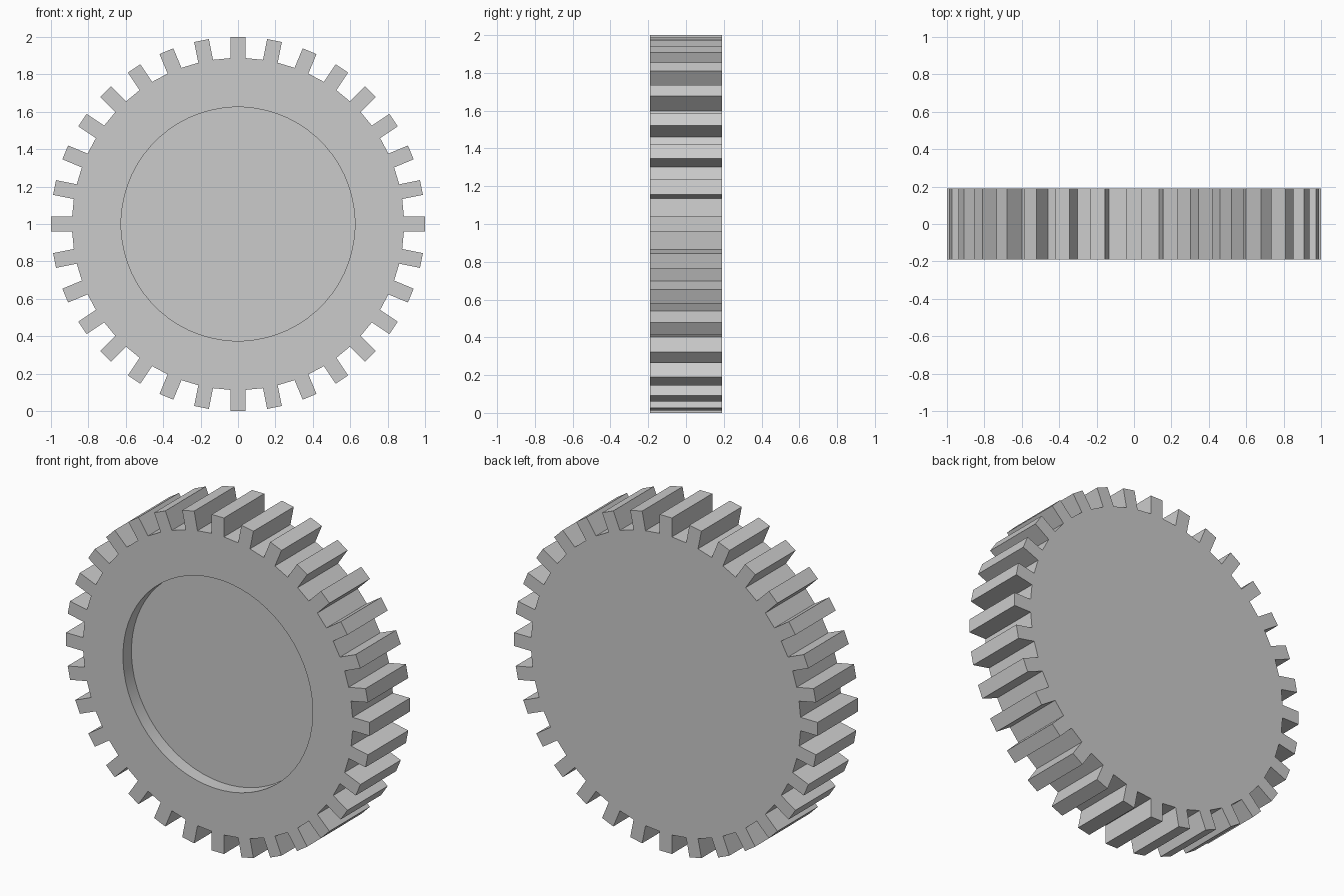
import bpy
import bmesh
from math import sin, cos, pi, radians

cube = bpy.data.objects.get("Cube")
if cube:
    bpy.data.objects.remove(cube, do_unlink=True)

TEETH = 32
TIP, ROOT, HALF_TOOTH = 1.0, 0.887, 0.04
HALF_DEPTH = 0.19
RECESS_RADIUS, RECESS_DEPTH = 0.625, 0.08
STEP = 2 * pi / TEETH

# Plain grey metal
metal = bpy.data.materials.new("grey metal")
metal.use_nodes = True
grey = (0.6, 0.6, 0.6, 1)
metal.diffuse_color = grey
metal.node_tree.nodes["Principled BSDF"].inputs["Base Color"].default_value = grey

bm = bmesh.new()


def ring(y, radius, half_width):
    """Two points per tooth, on either side of its centre line."""
    points = []
    for i in range(TEETH):
        a = i * STEP
        for side in (-half_width, half_width):
            x = radius * sin(a) + side * cos(a)
            z = radius * cos(a) - side * sin(a)
            points.append(bm.verts.new((x, y, z + TIP)))
    return points


def strip(a, b, indices):
    """Quads joining two rings at the chosen segments."""
    for i in indices:
        j = (i + 1) % len(a)
        bm.faces.new((a[i], a[j], b[j], b[i]))


everywhere = range(2 * TEETH)
on_teeth = range(0, 2 * TEETH, 2)
in_gaps = range(1, 2 * TEETH, 2)

front, back = -HALF_DEPTH, HALF_DEPTH
root_front, root_back = (ring(y, ROOT, HALF_TOOTH) for y in (front, back))
tip_front, tip_back = (ring(y, TIP, HALF_TOOTH) for y in (front, back))

# Teeth: front, back, tip and both flanks
strip(root_front, tip_front, on_teeth)
strip(root_back, tip_back, on_teeth)
strip(tip_front, tip_back, on_teeth)
for i in everywhere:
    bm.faces.new((root_front[i], tip_front[i], tip_back[i], root_back[i]))

# Gaps between teeth, and the plain back
strip(root_front, root_back, in_gaps)
bm.faces.new(root_back)

# Front rim with a shallow round recess
across, half = RECESS_RADIUS * cos(STEP / 4), RECESS_RADIUS * sin(STEP / 4)
recess_rim = ring(front, across, half)
recess_floor = ring(front + RECESS_DEPTH, across, half)
strip(root_front, recess_rim, everywhere)
strip(recess_rim, recess_floor, everywhere)
bm.faces.new(recess_floor)

bmesh.ops.recalc_face_normals(bm, faces=bm.faces)
mesh = bpy.data.meshes.new("gear_wheel")
bm.to_mesh(mesh)
bm.free()
mesh.materials.append(metal)

gear = bpy.data.objects.new("gear_wheel", mesh)
bpy.context.collection.objects.link(gear)
bpy.context.view_layer.objects.active = gear
gear.select_set(True)
bpy.ops.object.shade_smooth_by_angle(angle=radians(10))
